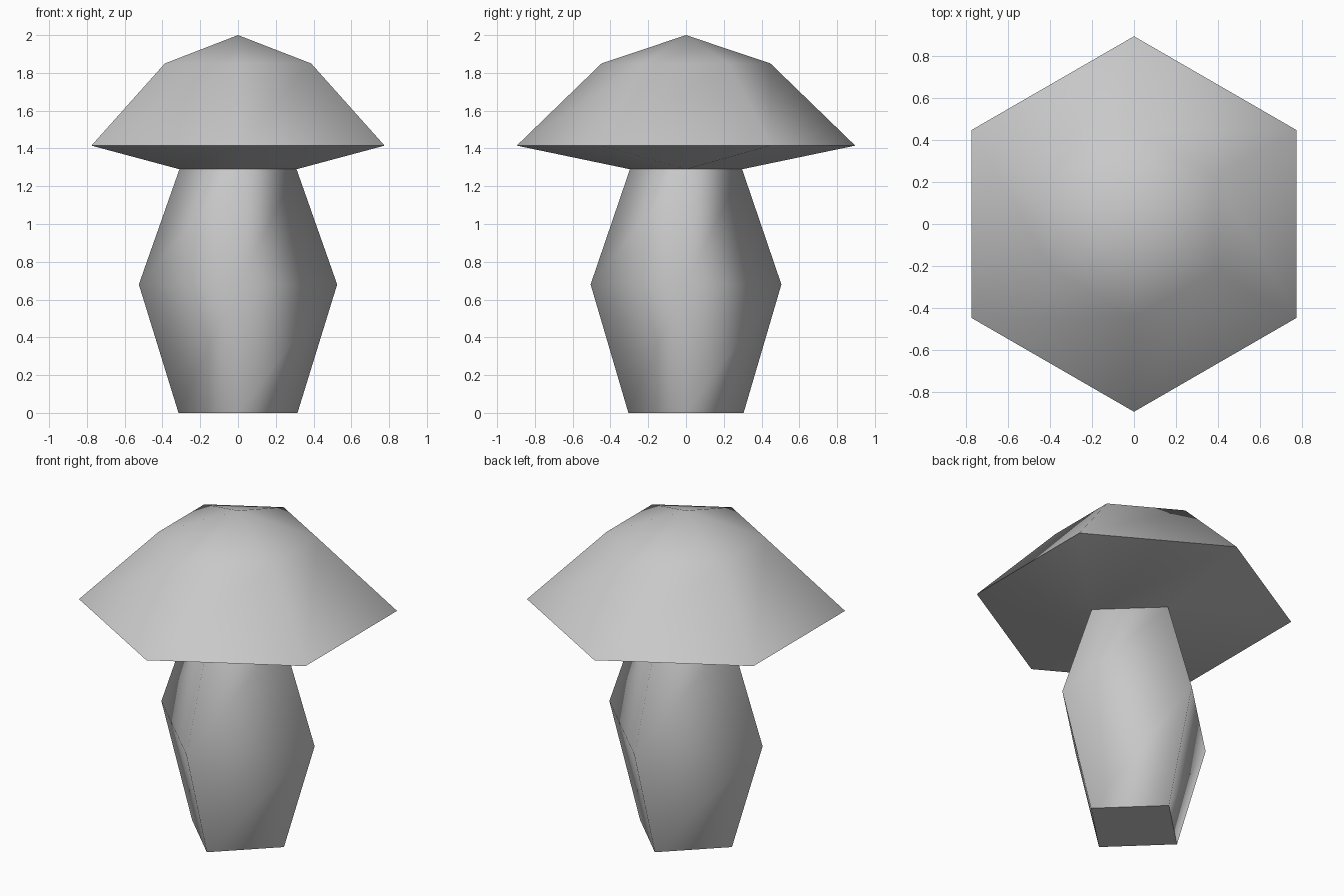
import bpy
import bmesh
from math import sin, cos, tau

if "Cube" in bpy.data.objects:
    bpy.data.objects.remove(bpy.data.objects["Cube"], do_unlink=True)

grey = bpy.data.materials.new("plain_grey")
grey.use_nodes = True
grey.diffuse_color = (0.58, 0.58, 0.58, 1)
grey.node_tree.nodes["Principled BSDF"].inputs["Base Color"].default_value = grey.diffuse_color

NECK_Z, RIM_Z = 1.29, 1.415


def ring(bm, sides, rx, ry, z, start=0.0):
    """Closed loop of points around the z axis."""
    angles = [start + tau * i / sides for i in range(sides)]
    return [bm.verts.new((rx * cos(a), ry * sin(a), z)) for a in angles]


def bridge(bm, low, high):
    """Quads between two loops with equal point counts."""
    n = len(low)
    for i in range(n):
        j = (i + 1) % n
        bm.faces.new((low[i], low[j], high[j], high[i]))


def finish(bm, name, sharp_levels):
    """Smooth shading, kept crisp along the loops at the given heights."""
    bmesh.ops.recalc_face_normals(bm, faces=bm.faces)
    for face in bm.faces:
        face.smooth = True
    for edge in bm.edges:
        if any(all(abs(v.co.z - z) < 1e-4 for v in edge.verts) for z in sharp_levels):
            edge.smooth = False
    mesh = bpy.data.meshes.new(name)
    bm.to_mesh(mesh)
    bm.free()
    mesh.materials.append(grey)
    bpy.context.collection.objects.link(bpy.data.objects.new(name, mesh))


# Stem: four-sided, bulging at the middle, corners on the axes
bm = bmesh.new()
loops = [ring(bm, 4, rx, ry, z) for rx, ry, z in
         ((0.315, 0.305, 0), (0.525, 0.505, 0.68), (0.31, 0.297, NECK_Z))]
for low, high in zip(loops, loops[1:]):
    bridge(bm, low, high)
bm.faces.new(loops[0])
finish(bm, "stem", (0, NECK_Z))

# Cap: six-sided dome with a pointed top
bm = bmesh.new()
rim = ring(bm, 6, 0.896, 0.896, RIM_Z, tau / 12)
shoulder = ring(bm, 6, 0.447, 0.447, 1.85, tau / 12)
tip = bm.verts.new((0, 0, 2))
bridge(bm, rim, shoulder)
for i in range(6):
    bm.faces.new((shoulder[i], shoulder[(i + 1) % 6], tip))

# Underside: joins the six-sided rim to the four-sided neck
neck = ring(bm, 4, 0.31, 0.297, NECK_Z)
right, back, left, front = neck
inner = (right, back, back, left, left, front, front, right)
for i, (a, b) in enumerate(((right, back), (back, left), (left, front), (front, right))):
    start = (0, 1, 3, 4)[i]
    bm.faces.new((a, b, rim[start + 1], rim[start]))
bm.faces.new((left, rim[3], rim[2]))
bm.faces.new((right, rim[0], rim[5]))
bm.faces.new(neck)
finish(bm, "cap", (RIM_Z, NECK_Z))
